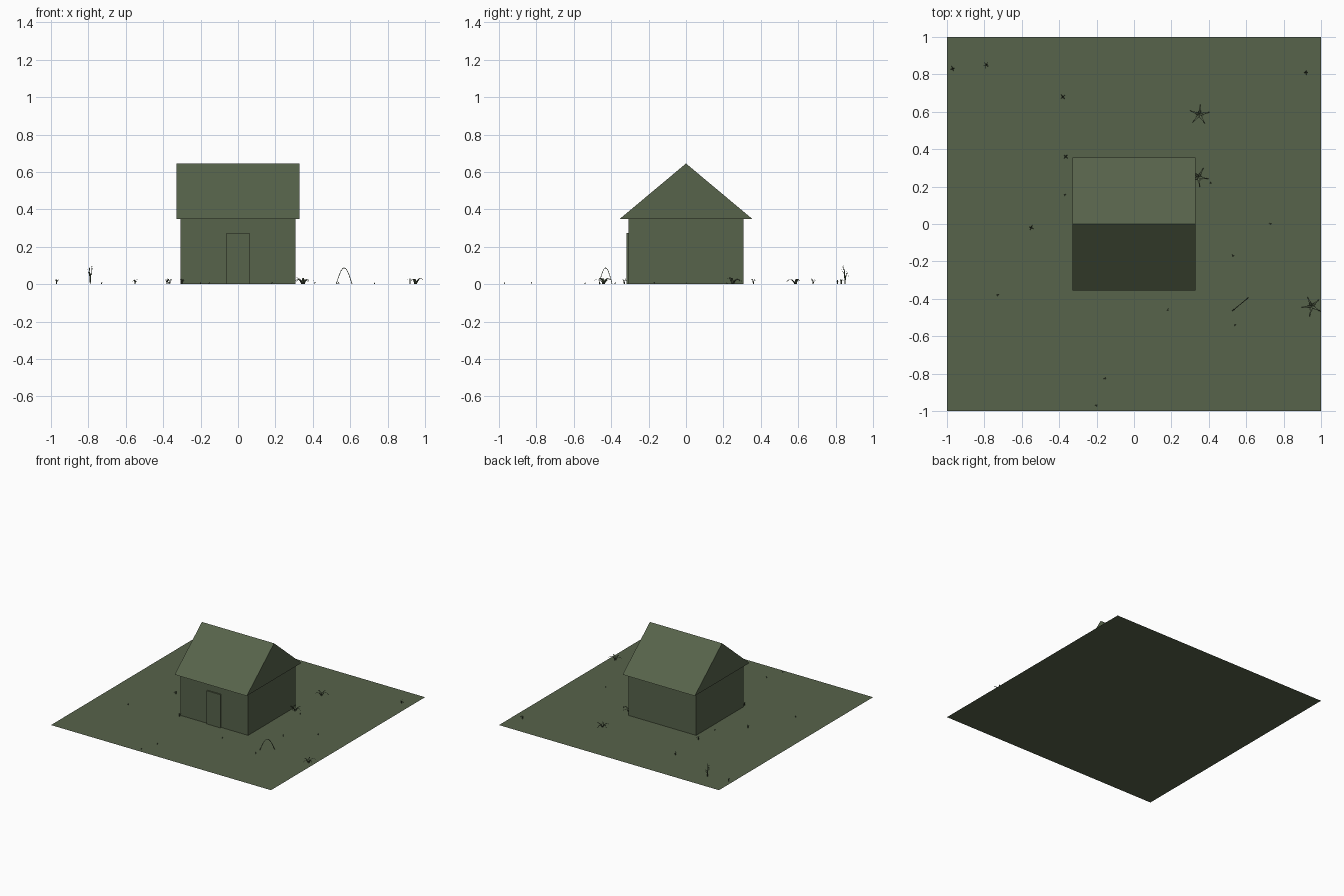
import bpy, bmesh, math, random
from mathutils import Vector

random.seed(4)
if "Cube" in bpy.data.objects:
    bpy.data.objects.remove(bpy.data.objects["Cube"], do_unlink=True)

green = bpy.data.materials.new("moss_green")
green.use_nodes = True
green.diffuse_color = (0.095, 0.125, 0.07, 1)
green.node_tree.nodes["Principled BSDF"].inputs["Base Color"].default_value = green.diffuse_color


def add_object(name, bm):
    mesh = bpy.data.meshes.new(name)
    bm.to_mesh(mesh)
    bm.free()
    mesh.materials.append(green)
    obj = bpy.data.objects.new(name, mesh)
    bpy.context.collection.objects.link(obj)
    return obj


def box(name, low, high):
    bm = bmesh.new()
    bmesh.ops.create_cube(bm, size=1)
    for v in bm.verts:
        v.co = [(a + b) / 2 + c * (b - a) for a, b, c in zip(low, high, v.co)]
    return add_object(name, bm)


def blade(bm, base, angle, reach, height, width, steps=5):
    """Thin arching leaf that rises from its base and droops at the tip."""
    out = Vector((math.cos(angle), math.sin(angle), 0))
    side = Vector((-out.y, out.x, 0))
    previous = None
    for i in range(steps + 1):
        t = i / steps
        centre = Vector(base) + out * reach * t
        centre.z = height * math.sin(math.pi * 0.8 * t)
        half = side * width / 2 * (1 - 0.9 * t)
        pair = [bm.verts.new(centre - half), bm.verts.new(centre + half)]
        if previous:
            bm.faces.new((previous[0], pair[0], pair[1], previous[1]))
        previous = pair


def tuft(name, x, y, blades, reach, height, width):
    bm = bmesh.new()
    turn = random.uniform(0, math.tau)
    for i in range(blades):
        blade(bm, (x, y, 0), turn + math.tau * i / blades, reach,
              height * random.uniform(0.7, 1), width)
    return add_object(name, bm)


# Ground
bm = bmesh.new()
bmesh.ops.create_grid(bm, x_segments=1, y_segments=1, size=1)
add_object("ground", bm)

# House walls and door
box("walls", (-0.307, -0.307, 0), (0.307, 0.307, 0.35))
box("door", (-0.062, -0.318, 0), (0.062, -0.305, 0.273))

# Gabled roof: triangular profile extruded along x
bm = bmesh.new()
profile = [bm.verts.new((-0.328, y, z)) for y, z in
           ((-0.355, 0.348), (0.355, 0.348), (0, 0.645))]
end = bm.faces.new(profile)
sweep = bmesh.ops.extrude_face_region(bm, geom=[end], use_keep_orig=True)
for item in sweep["geom"]:
    if isinstance(item, bmesh.types.BMVert):
        item.co.x = 0.328
bmesh.ops.recalc_face_normals(bm, faces=bm.faces)
add_object("roof", bm)

# Broad leafy plants
for x, y in ((0.35, 0.585), (0.95, -0.44), (0.345, 0.25)):
    tuft("leafy_plant", x, y, 5, 0.055, 0.035, 0.016)

# Small grass tufts
for x, y in ((-0.97, 0.83), (-0.38, 0.68), (0.92, 0.81), (-0.3, -0.33),
             (-0.365, 0.36), (-0.55, -0.02)):
    tuft("grass_tuft", x, y, 4, 0.015, 0.03, 0.006)

# Tiny sprouts
for x, y in ((-0.73, -0.38), (-0.2, -0.97), (0.73, 0), (0.53, -0.17), (0.41, 0.22),
             (-0.37, 0.155), (0.18, -0.46), (-0.155, -0.825), (0.54, -0.54)):
    tuft("sprout", x, y, 3, 0.008, 0.012, 0.004)

# Tall sprig with leaves at several heights
bm = bmesh.new()
for i in range(6):
    blade(bm, (-0.79, 0.85, 0), i * 1.1, 0.022, 0.05 + 0.01 * i, 0.005)
add_object("tall_sprig", bm)

# Arching stem beside the house
curve = bpy.data.curves.new("arched_stem", "CURVE")
curve.dimensions = "3D"
curve.bevel_depth = 0.002
curve.bevel_resolution = 0
path = curve.splines.new("POLY")
path.points.add(10)
for i, p in enumerate(path.points):
    t = i / 10
    p.co = (0.525 + 0.085 * t, -0.465 + 0.07 * t, 0.087 * math.sin(math.pi * t), 1)
curve.materials.append(green)
bpy.context.collection.objects.link(bpy.data.objects.new("arched_stem", curve))
